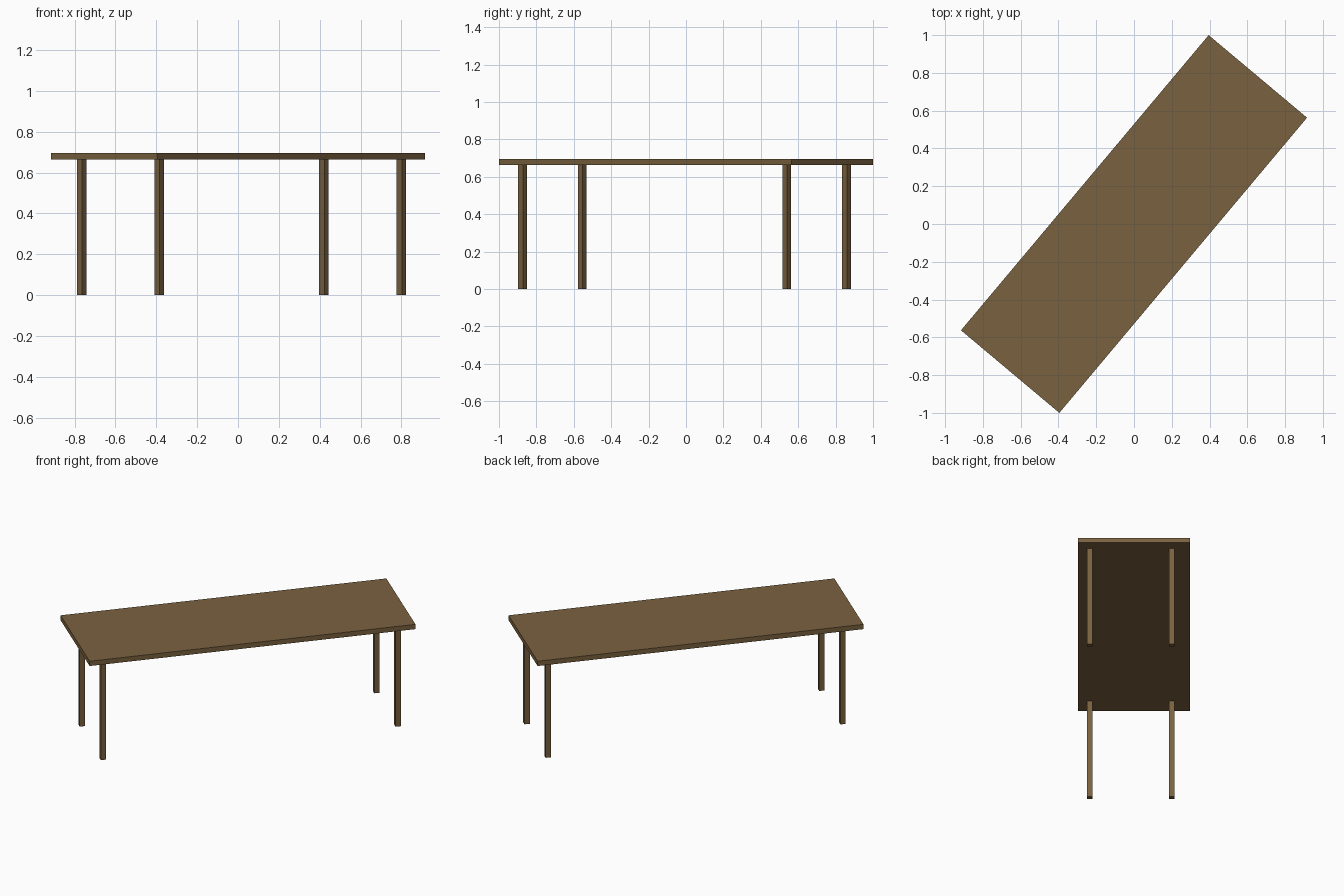
import bpy, math
from mathutils import Matrix, Vector

if "Cube" in bpy.data.objects:
    bpy.data.objects.remove(bpy.data.objects["Cube"])

ROT = Matrix.Rotation(math.radians(50), 4, 'Z')   # table stands turned in plan

wood = bpy.data.materials.new("brown_wood")
wood.diffuse_color = (0.195, 0.122, 0.051, 1)
wood.use_nodes = True
wood.node_tree.nodes["Principled BSDF"].inputs["Base Color"].default_value = wood.diffuse_color


def box(name, centre, size):
    """Box given in the table's own axes, turned with the table."""
    bpy.ops.mesh.primitive_cube_add(size=1)
    ob = bpy.context.object
    ob.name = name
    ob.data.transform(Matrix.Diagonal((*size, 1)))
    ob.location = ROT @ Vector(centre)
    ob.rotation_euler.z = math.radians(50)
    ob.data.materials.append(wood)
    return ob


LENGTH, WIDTH = 2.04, 0.68
TOP, UNDER, LEG = 0.696, 0.664, 0.033

# Table top
box("table_top", (0, 0, (TOP + UNDER) / 2), (LENGTH, WIDTH, TOP - UNDER))

# Four legs, set slightly off centre under the top
for end, sx in (("far", 1), ("near", -1)):
    for side, sy in (("left", 1), ("right", -1)):
        box(f"{end}_{side}_leg",
            (0.005 + sx * 0.9225, -0.0185 + sy * 0.248, UNDER / 2),
            (LEG, LEG, UNDER))
